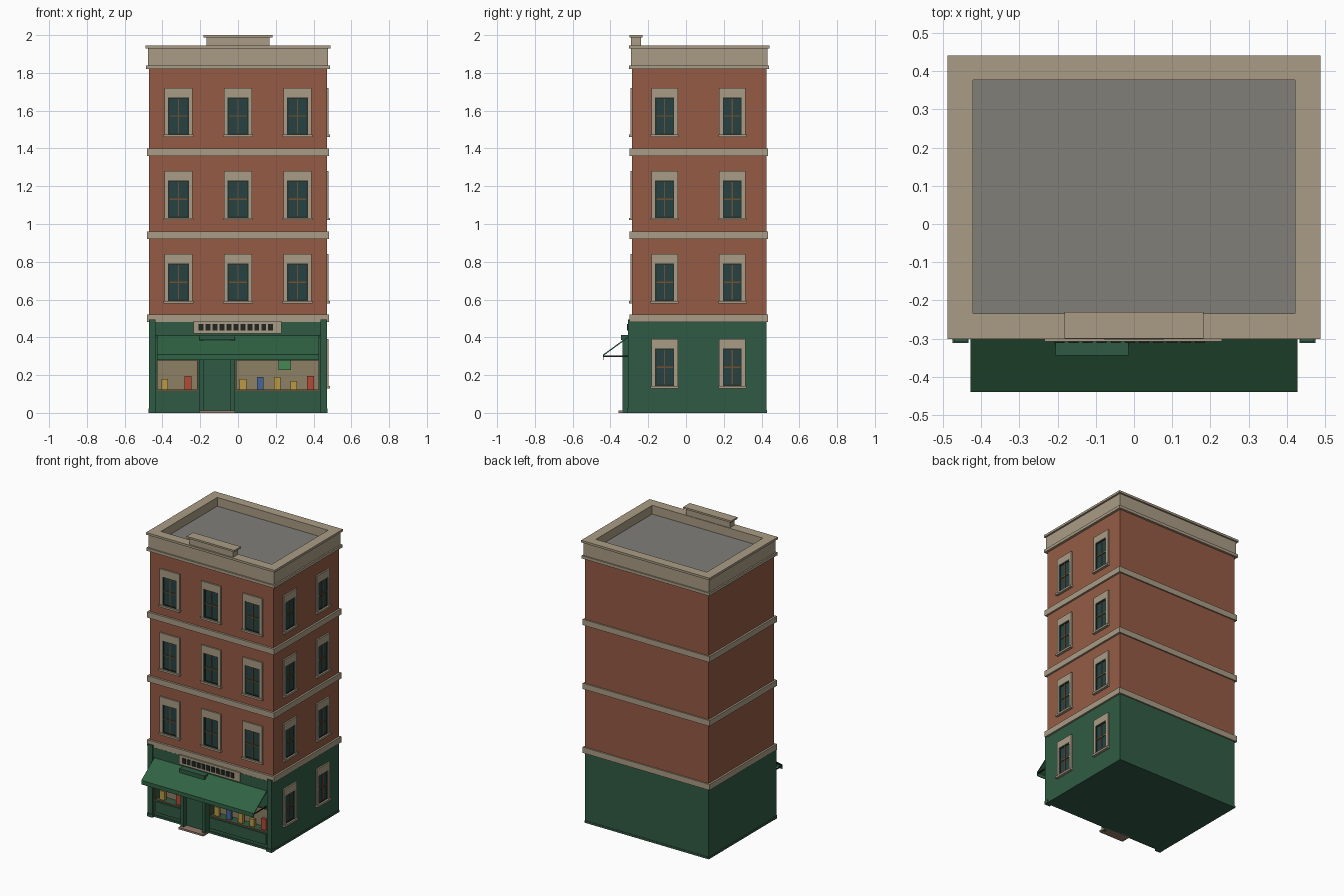
import bpy, bmesh
from mathutils import Matrix, Vector
from math import pi

COL = {
    "brick": (0.30, 0.105, 0.06), "stone": (0.40, 0.335, 0.235), "green": (0.03, 0.105, 0.058),
    "awning_green": (0.03, 0.125, 0.058), "roof": (0.22, 0.21, 0.19), "glass": (0.02, 0.055, 0.055),
    "sash": (0.02, 0.03, 0.025), "wood": (0.16, 0.08, 0.03), "dark": (0.015, 0.018, 0.015),
    "cream": (0.27, 0.22, 0.13), "gold": (0.50, 0.32, 0.06), "blue": (0.06, 0.13, 0.30),
    "red": (0.45, 0.07, 0.04), "poster": (0.06, 0.25, 0.09), "step": (0.30, 0.20, 0.15),
}
MATS = {}
for n, c in COL.items():
    MATS[n] = bpy.data.materials.new(n)
    MATS[n].diffuse_color = (*c, 1)


def finish(name, bm, mat):
    bmesh.ops.recalc_face_normals(bm, faces=bm.faces)
    me = bpy.data.meshes.new(name)
    bm.to_mesh(me)
    bm.free()
    me.materials.append(MATS[mat])
    ob = bpy.data.objects.new(name, me)
    bpy.context.collection.objects.link(ob)
    return ob


def boxes(name, mat, items, mats=(Matrix(),)):
    """Boxes given as x0, x1, y0, y1, z0, z1, repeated under each matrix."""
    bm = bmesh.new()
    for m in mats:
        for x0, x1, y0, y1, z0, z1 in items:
            loc = Vector((x0 + x1, y0 + y1, z0 + z1)) / 2
            bmesh.ops.create_cube(bm, size=1, matrix=m @ Matrix.Translation(loc)
                                  @ Matrix.Diagonal((x1 - x0, y1 - y0, z1 - z0, 1)))
    return finish(name, bm, mat)


def ring(x, y0, y1, ix, iy0, iy1, z0, z1):
    """Four boxes forming a rectangular ring."""
    return [(-x, x, y0, iy0, z0, z1), (-x, x, iy1, y1, z0, z1),
            (-x, -ix, iy0, iy1, z0, z1), (ix, x, iy0, iy1, z0, z1)]


def prism(name, mat, profile, x0, x1):
    """Extrude a closed y-z profile along x."""
    bm = bmesh.new()
    f = bm.faces.new([bm.verts.new((x0, y, z)) for y, z in profile])
    r = bmesh.ops.extrude_face_region(bm, geom=[f])
    bmesh.ops.translate(bm, vec=(x1 - x0, 0, 0),
                        verts=[v for v in r["geom"] if isinstance(v, bmesh.types.BMVert)])
    return finish(name, bm, mat)


# Upper brick storeys, floor bands
boxes("brick_walls", "brick", [(-0.47, 0.47, -0.285, 0.425, 0.49, 1.83)])
boxes("floor_bands", "stone", [(-0.483, 0.483, -0.299, 0.434, z, z + 0.04) for z in (0.48, 0.92, 1.36)])

# Parapet with lips around a sunken flat roof
IN = (0.422, -0.235, 0.377)
boxes("parapet", "stone", ring(0.477, -0.291, 0.431, *IN, 1.825, 1.935))
boxes("parapet_coping", "stone", ring(0.489, -0.301, 0.442, *IN, 1.93, 1.945))
boxes("cornice_lip", "stone", ring(0.487, -0.301, 0.440, *IN, 1.82, 1.84))
boxes("flat_roof", "roof", [(-0.425, 0.425, -0.24, 0.38, 1.83, 1.885)])
boxes("roof_crest", "stone", [(-0.167, 0.167, -0.291, -0.239, 1.94, 1.992)])
boxes("roof_crest_cap", "stone", [(-0.182, 0.182, -0.30, -0.23, 1.988, 2.0)])


# Windows: local origin at bottom centre of the surround on the wall, facing -y
def windows(side, w, mats):
    g = w - 0.02
    boxes(side + "_window_surrounds", "stone",
          [(-w, -g, -0.01, 0.005, 0.012, 0.26), (g, w, -0.01, 0.005, 0.012, 0.26),
           (-g, g, -0.01, 0.005, 0.21, 0.26)], mats)
    boxes(side + "_window_sills", "stone", [(-w - 0.004, w + 0.004, -0.018, 0.005, 0.0, 0.013)], mats)
    boxes(side + "_window_glass", "glass", [(-g, g, -0.002, 0.004, 0.012, 0.211)], mats)
    boxes(side + "_window_sashes", "sash",
          [(-g, -g + 0.007, -0.006, 0.004, 0.012, 0.211), (g - 0.007, g, -0.006, 0.004, 0.012, 0.211),
           (-g, g, -0.006, 0.004, 0.012, 0.02), (-g, g, -0.006, 0.004, 0.203, 0.211)], mats)
    boxes(side + "_window_bars", "wood",
          [(-0.003, 0.003, -0.006, 0.004, 0.02, 0.203), (-g + 0.007, g - 0.007, -0.007, 0.004, 0.108, 0.115)], mats)


FLOORS = (0.58, 1.02, 1.46)
windows("front", 0.075, [Matrix.Translation((x, -0.285, z)) for x in (-0.315, 0, 0.315) for z in FLOORS])
windows("right", 0.07, [Matrix.Translation((0.47, y, z)) @ Matrix.Rotation(pi / 2, 4, "Z")
                        for y in (-0.113, 0.245) for z in (0.13,) + FLOORS])

# Green ground floor: core, and shopfront around two recessed display bays
boxes("ground_floor_walls", "green", [(-0.47, 0.47, -0.22, 0.425, 0, 0.49)])
boxes("shopfront", "green", [
    (-0.47, 0.47, -0.29, -0.22, 0.28, 0.49), (-0.47, 0.47, -0.29, -0.22, 0, 0.12),
    (-0.47, -0.428, -0.29, -0.22, 0.12, 0.28), (0.428, 0.47, -0.29, -0.22, 0.12, 0.28),
    (-0.215, -0.01, -0.29, -0.22, 0.12, 0.28)])
boxes("stall_riser_panels", "green", [(-0.42, -0.215, -0.297, -0.285, 0.035, 0.11),
                                      (-0.01, 0.42, -0.297, -0.285, 0.035, 0.11)])
boxes("base_plinth", "green", [(-0.473, 0.473, -0.295, 0.428, 0, 0.014)])
boxes("corner_pilasters", "green", [(s - 0.018, s + 0.018, -0.308, -0.28, 0, 0.495) for s in (-0.454, 0.454)])
boxes("pilaster_bases", "green", [(s - 0.021, s + 0.021, -0.312, -0.28, 0, 0.022) for s in (-0.454, 0.454)])
boxes("fascia", "green", [(-0.436, 0.436, -0.30, -0.28, 0.41, 0.48)])

# Display bays
BAYS = ((-0.428, -0.215), (-0.01, 0.428))
boxes("display_backdrops", "cream", [(a, b, -0.226, -0.218, 0.12, 0.28) for a, b in BAYS])
boxes("display_window_frames", "wood",
      [f for a, b in BAYS for f in ((a, b, -0.294, -0.284, 0.117, 0.123), (a, b, -0.294, -0.284, 0.277, 0.283),
                                    (a - 0.002, a + 0.003, -0.294, -0.284, 0.117, 0.283),
                                    (b - 0.003, b + 0.002, -0.294, -0.284, 0.117, 0.283))])
for mat, goods in (("gold", ((-0.388, 0.18), (0.027, 0.18), (0.208, 0.19), (0.295, 0.17))),
                   ("red", ((-0.265, 0.195), (0.384, 0.195))), ("blue", ((0.118, 0.19),))):
    boxes(mat + "_display_goods", mat, [(x - 0.018, x + 0.018, -0.272, -0.252, 0.12, z) for x, z in goods])
boxes("window_poster", "poster", [(0.215, 0.28, -0.286, -0.282, 0.228, 0.28)])

# Doorway with projecting frame and step
boxes("door", "green", [(-0.18, -0.04, -0.302, -0.28, 0.01, 0.385)])
boxes("door_posts", "green", [(-0.205, -0.18, -0.335, -0.28, 0, 0.385), (-0.04, -0.015, -0.335, -0.28, 0, 0.385)])
boxes("door_lintel", "green", [(-0.205, -0.015, -0.345, -0.28, 0.385, 0.412)])
boxes("door_step", "step", [(-0.205, -0.015, -0.357, -0.28, 0, 0.012)])

# Sloping awning with valance and side arms
prism("awning", "awning_green", [(-0.30, 0.41), (-0.44, 0.308), (-0.44, 0.28), (-0.436, 0.28),
                                 (-0.436, 0.303), (-0.30, 0.402)], -0.428, 0.428)
boxes("awning_arms", "dark", [(s - 0.003, s + 0.003, -0.437, -0.285, 0.297, 0.303) for s in (-0.423, 0.423)])

# Sign board with a row of plain inlay blocks
boxes("sign_board", "stone", [(-0.235, 0.23, -0.308, -0.29, 0.42, 0.486)])
boxes("sign_inlays", "dark", [(-0.208 + i * 0.0368, -0.182 + i * 0.0368, -0.312, -0.30, 0.435, 0.471)
                              for i in range(11)])
